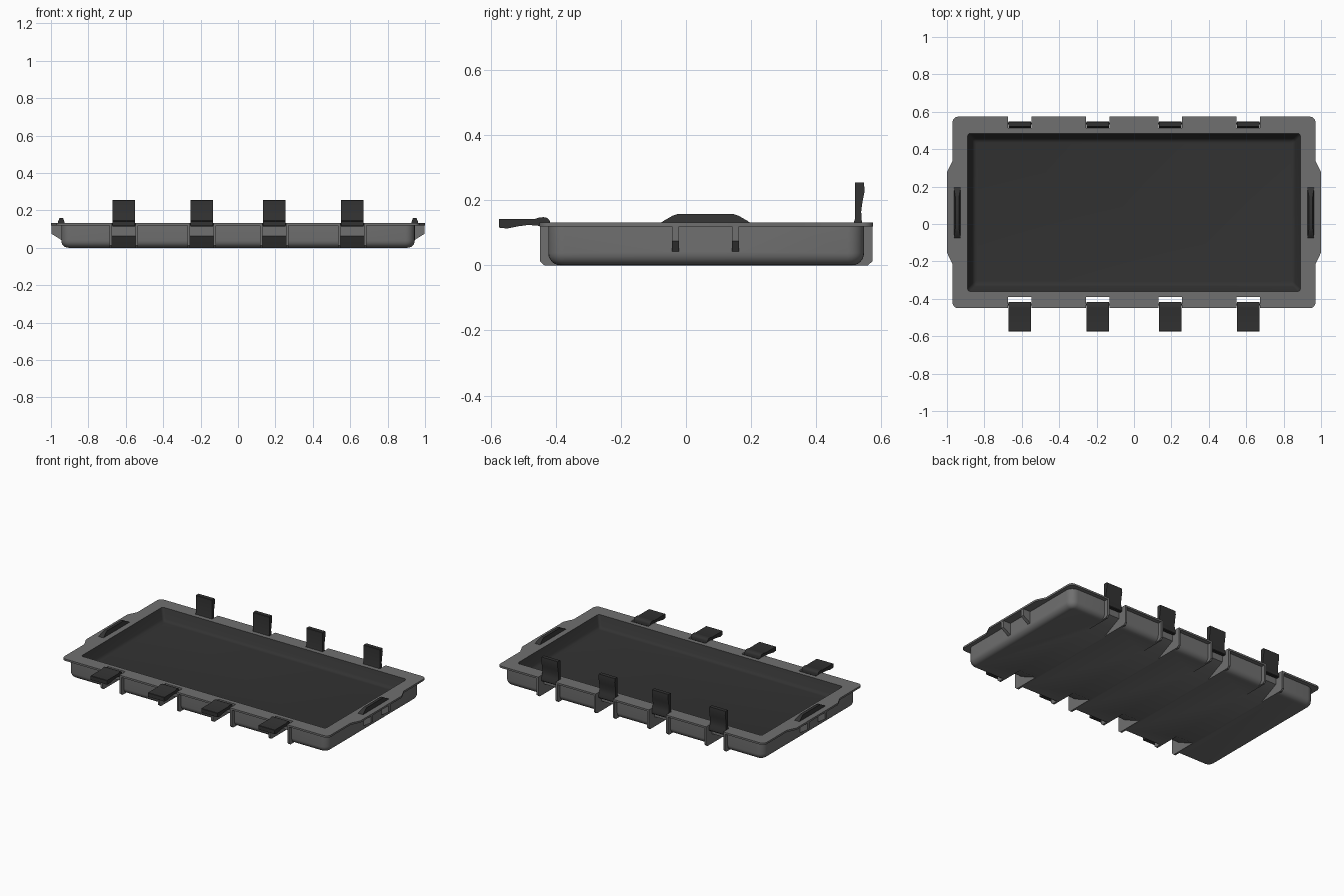
import bpy, bmesh, math

if "Cube" in bpy.data.objects:
    bpy.data.objects.remove(bpy.data.objects["Cube"])

YC = 0.062            # centre of the tray in y (latches stick out in front)
LATCH_X = (-0.611, -0.194, 0.194, 0.611)


def material(name, v):
    m = bpy.data.materials.new(name)
    m.diffuse_color = (v, v, v, 1)
    m.use_nodes = True
    m.node_tree.nodes["Principled BSDF"].inputs["Base Color"].default_value = m.diffuse_color
    return m


GREY = material("grey_plastic", 0.16)
DARK = material("dark_rubber", 0.032)


def finish(name, bm, mat):
    bmesh.ops.recalc_face_normals(bm, faces=bm.faces)
    me = bpy.data.meshes.new(name)
    bm.to_mesh(me)
    bm.free()
    ob = bpy.data.objects.new(name, me)
    bpy.context.collection.objects.link(ob)
    me.materials.append(mat)
    return ob


def loft(bm, rings):
    loops = [[bm.verts.new(p) for p in r] for r in rings]
    n = len(loops[0])
    for a, b in zip(loops, loops[1:]):
        for i in range(n):
            j = (i + 1) % n
            bm.faces.new((a[i], a[j], b[j], b[i]))
    bm.faces.new(loops[0][::-1])
    bm.faces.new(loops[-1])


def slab_x(bm, profile, x0, x1):
    """Extrude a (y, z) profile along x."""
    loft(bm, [[(x, y, z) for y, z in profile] for x in (x0, x1)])


def round_rect(hx, hy, r, z, seg=6):
    pts = []
    for k, (sx, sy) in enumerate(((1, 1), (-1, 1), (-1, -1), (1, -1))):
        for i in range(seg + 1):
            a = math.pi / 2 * (k + i / seg)
            pts.append((sx * (hx - r) + r * math.cos(a),
                        YC + sy * (hy - r) + r * math.sin(a), z))
    return pts


def boolean(ob, cutter, op):
    m = ob.modifiers.new("bool", 'BOOLEAN')
    m.operation, m.object, m.solver = op, cutter, 'EXACT'
    m.use_self = True
    bpy.context.view_layer.objects.active = ob
    bpy.ops.object.modifier_apply(modifier=m.name)
    bpy.data.objects.remove(cutter, do_unlink=True)


def smooth(ob, angle=30):
    bpy.ops.object.select_all(action='DESELECT')
    ob.select_set(True)
    bpy.context.view_layer.objects.active = ob
    bpy.ops.object.shade_smooth_by_angle(angle=math.radians(angle))


# Tray body with rounded bottom edge
bm = bmesh.new()
R = 0.038
rings = []
for i in range(7):
    a = math.pi / 2 * i / 6
    d = R * (1 - math.sin(a))
    rings.append(round_rect(0.945 - d, 0.485 - d, 0.05 - d, R * (1 - math.cos(a))))
rings.append(round_rect(0.945, 0.485, 0.05, 0.126))
loft(bm, rings)
tray = finish("tray", bm, GREY)

# Rim with widened end tabs
outline = []
for i, p in enumerate(round_rect(0.97, 0.512, 0.03, 0)):
    outline.append(p[:2])
    if i == 13:
        outline += [(-0.97, YC + 0.277), (-1, YC + 0.215), (-1, YC - 0.215), (-0.97, YC - 0.277)]
outline += [(0.97, YC - 0.277), (1, YC - 0.215), (1, YC + 0.215), (0.97, YC + 0.277)]
bm = bmesh.new()
loft(bm, [[(x, y, z) for x, y in outline] for z in (0.12, 0.132)])
boolean(tray, finish("rim", bm, GREY), 'UNION')

# Ribs beside every latch, front and back
bm = bmesh.new()
for s in (-1, 1):
    prof = [(YC + s * d, z) for d, z in
            ((0.44, 0.0), (0.497, 0.0), (0.511, 0.013), (0.511, 0.126), (0.44, 0.126))]
    for x in LATCH_X:
        for t in (-1, 1):
            slab_x(bm, prof, x + t * 0.055, x + t * 0.076)
boolean(tray, finish("latch_ribs", bm, GREY), 'UNION')

# End brackets below the tabs
bm = bmesh.new()
for s in (-1, 1):
    for y in (-0.032, 0.152):
        prof = [(0.92, 0.04), (0.945, 0.042), (0.998, 0.075), (0.998, 0.126), (0.92, 0.126)]
        loft(bm, [[(s * x, yy, z) for x, z in prof] for yy in (y - 0.011, y + 0.011)])
boolean(tray, finish("end_brackets", bm, GREY), 'UNION')

# Shallow cavity with sloped walls and a soft floor edge
bm = bmesh.new()
loft(bm, [round_rect(hx, hx - 0.4675, r, z) for hx, r, z in
          ((0.84, 0.01, 0.06), (0.849, 0.012, 0.062), (0.857, 0.014, 0.067),
           (0.863, 0.015, 0.075), (0.887, 0.016, 0.126), (0.89, 0.016, 0.132),
           (0.89, 0.016, 0.2))])
boolean(tray, finish("cavity_cutter", bm, DARK), 'DIFFERENCE')

# Latch recesses with a long undercut into the underside
bm = bmesh.new()
for s in (-1, 1):
    prof = [(YC + s * d, z) for d, z in
            ((0.7, 0.2), (0.452, 0.2), (0.452, 0.064), (0.298, -0.01), (0.7, -0.01))]
    for x in LATCH_X:
        slab_x(bm, prof, x - 0.0625, x + 0.0625)
boolean(tray, finish("recess_cutter", bm, GREY), 'DIFFERENCE')

# Dark lining on the cavity faces
me = tray.data
me.materials.clear()
me.materials.append(GREY)
me.materials.append(DARK)
for p in me.polygons:
    c = p.center
    inside = abs(c.x) < 0.892 and abs(c.y - YC) < 0.426 and 0.055 < c.z < 0.1315
    p.material_index = 1 if inside and p.normal.z > -0.01 else 0
smooth(tray)

# Latches: (distance from tip, depth from flat face)
LATCH = [(0, 0.027), (0, 0.002), (0.002, 0), (0.112, 0), (0.125, -0.004), (0.137, -0.005),
         (0.148, -0.003), (0.155, 0.003), (0.158, 0.01), (0.158, 0.026), (0.154, 0.029),
         (0.138, 0.029), (0.12, 0.021), (0.09, 0.019), (0.06, 0.023), (0.025, 0.03)]


def front(l, t):
    return (-0.575 + l, 0.143 - t)


def back(l, t):
    return (0.519 + t, 0.255 - l)


for side, place in (("front", front), ("back", back)):
    for i, x in enumerate(LATCH_X):
        bm = bmesh.new()
        slab_x(bm, [place(l, t) for l, t in LATCH], x - 0.059, x + 0.059)
        smooth(finish(f"{side}_latch_{i + 1}", bm, DARK))
        # Hinge pin between the ribs
        bm = bmesh.new()
        circle = [(0.144 + 0.005 * math.cos(a * math.pi / 6),
                   0.018 + 0.005 * math.sin(a * math.pi / 6)) for a in range(12)]
        slab_x(bm, [place(l, t) for l, t in circle], x - 0.066, x + 0.066)
        smooth(finish(f"{side}_hinge_pin_{i + 1}", bm, DARK), 40)

# Raised grip pads on both ends
for name, s in (("left", -1), ("right", 1)):
    bm = bmesh.new()
    prof = [(-0.08, 0.128), (-0.07, 0.136), (-0.042, 0.152), (-0.025, 0.158), (0.145, 0.158),
            (0.162, 0.152), (0.19, 0.136), (0.2, 0.128)]
    slab_x(bm, prof, s * 0.927, s * 0.963)
    for v in bm.verts:                       # taper towards the top
        v.co.x += (s * 0.946 - v.co.x) * max(0, v.co.z - 0.136) / 0.05
    smooth(finish(f"{name}_grip_pad", bm, DARK))
